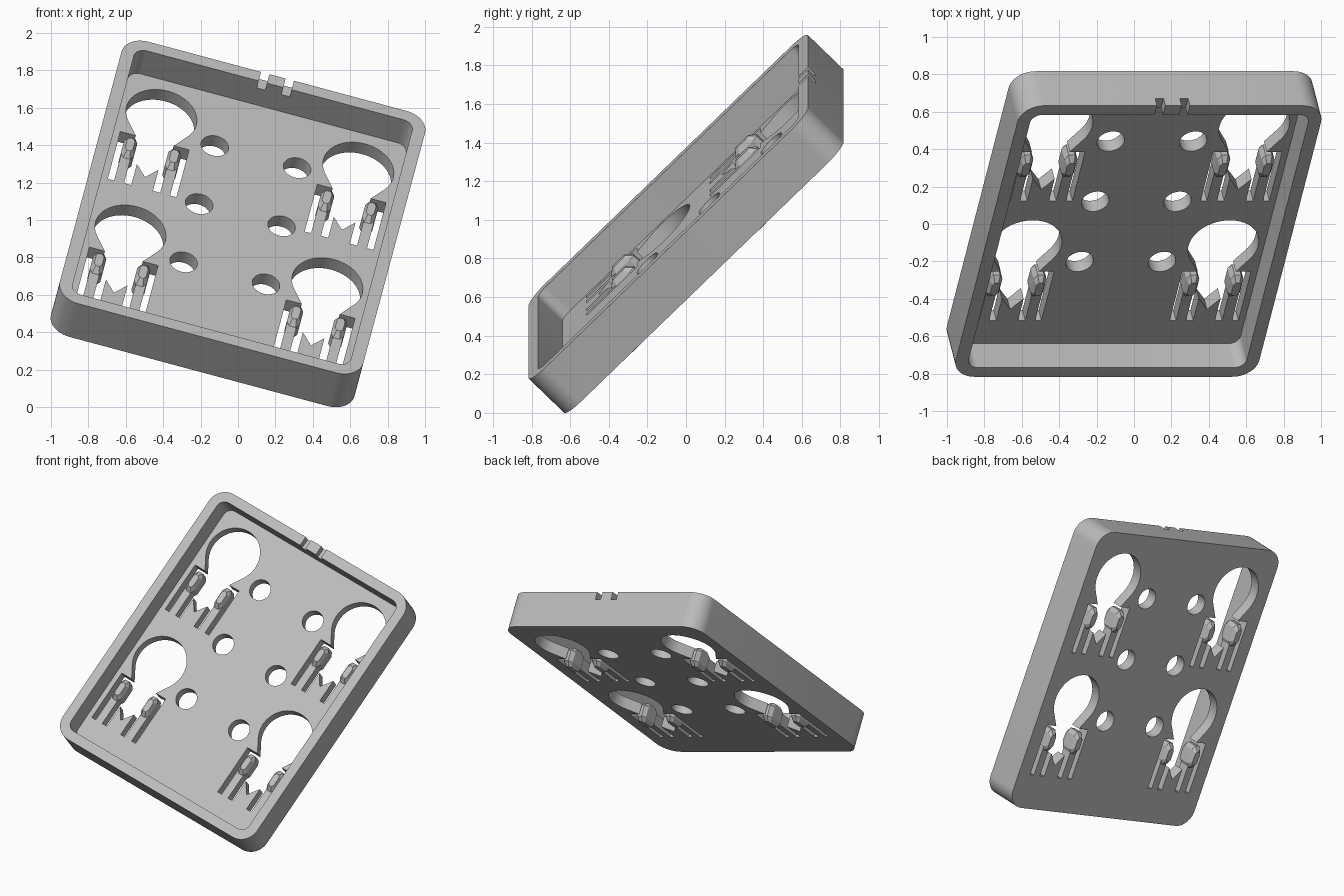
import bpy, bmesh
from math import sin, cos, pi, radians
from mathutils import Matrix, Vector

if "Cube" in bpy.data.objects:
    bpy.data.objects.remove(bpy.data.objects["Cube"])

W, H, D = 1.68, 2.05, 0.26      # tray width, height, depth
BACK, RIM = -D / 2, D / 2
FLOOR = BACK + 0.08
WALL = 0.07

grey = bpy.data.materials.new("light_grey")
grey.use_nodes = True
colour = (0.5, 0.5, 0.5, 1)
grey.diffuse_color = colour
grey.node_tree.nodes["Principled BSDF"].inputs["Base Color"].default_value = colour

# Tilted frame of the tray: turned about the front axis and leaned back
turn, lean = radians(15), radians(45)
across = Vector((cos(turn), 0, -sin(turn)))
rise = Vector((sin(turn), 0, cos(turn)))
up = rise * cos(lean) + Vector((0, sin(lean), 0))
out = across.cross(up)
frame = Matrix.Translation((0, 0, 0.979)) @ Matrix((across, up, out)).transposed().to_4x4()


def loft(name, outline, levels, at=(0, 0)):
    """Solid from one outline repeated at (depth, scale) levels."""
    bm = bmesh.new()
    rings = [[bm.verts.new((at[0] + x * s, at[1] + y * s, n)) for x, y in outline]
             for n, s in levels]
    for low, high in zip(rings, rings[1:]):
        for i in range(len(low)):
            j = (i + 1) % len(low)
            bm.faces.new((low[i], low[j], high[j], high[i]))
    bm.faces.new(rings[0][::-1])
    bm.faces.new(rings[-1])
    bmesh.ops.recalc_face_normals(bm, faces=bm.faces)
    mesh = bpy.data.meshes.new(name)
    bm.to_mesh(mesh)
    bm.free()
    mesh.materials.append(grey)
    ob = bpy.data.objects.new(name, mesh)
    bpy.context.collection.objects.link(ob)
    return ob


def arc(x, y, r, a0, a1, steps):
    return [(x + r * cos(a0 + (a1 - a0) * i / steps), y + r * sin(a0 + (a1 - a0) * i / steps))
            for i in range(steps + 1)]


def rounded(w, h, r, steps=10):
    pts = []
    for k, (sx, sy) in enumerate([(1, 1), (-1, 1), (-1, -1), (1, -1)]):
        pts += arc(sx * (w / 2 - r), sy * (h / 2 - r), r, k * pi / 2, (k + 1) * pi / 2, steps)
    return pts


def cut(target, outline, low, high, at=(0, 0)):
    cutter = loft("cutter", outline, [(low, 1), (high, 1)], at)
    mod = target.modifiers.new("cut", "BOOLEAN")
    mod.operation, mod.solver, mod.object = "DIFFERENCE", "EXACT", cutter
    deps = bpy.context.evaluated_depsgraph_get()
    mesh = bpy.data.meshes.new_from_object(target.evaluated_get(deps))
    target.modifiers.clear()
    target.data = mesh
    bpy.data.objects.remove(cutter)


# Tray with rounded corners and a hollow front
tray = loft("tray", rounded(W, H, 0.125), [(BACK, 1), (RIM, 1)])
cut(tray, rounded(W - 2 * WALL, H - 2 * WALL, 0.06), FLOOR, RIM + 0.1)

# Keyhole opening: round top, neck, spring arm slots and notched tongue
SLOT = -0.565
half = [(0.06, -0.4), (0.06, SLOT), (0.1, SLOT), (0.1, -0.25), (0.155, -0.25),
        (0.155, SLOT), (0.19, SLOT), (0.19, -0.195), (0.105, -0.195)]
keyhole = [(0, -0.48)] + half + arc(0, 0, 0.193, radians(-35), radians(215), 40)
keyhole += [(-x, y) for x, y in reversed(half)]

# Pointed catches at the ends of the spring arms
catch = [(0.018, -0.08), (0.036, -0.05), (0.036, 0.05), (0.018, 0.08),
         (-0.018, 0.08), (-0.036, 0.05), (-0.036, -0.05), (-0.018, -0.08)]
catch_levels = [(BACK - 0.03, 0.6), (BACK, 1), (FLOOR, 1), (FLOOR + 0.03, 0.6)]
parts = [tray]
for row, y in (("upper", 0.69), ("lower", -0.215)):
    for side, x in (("left", 0.545), ("right", -0.545)):
        cut(tray, keyhole, BACK - 0.1, FLOOR + 0.05, (x, y))
        for end, dx in (("outer", 0.122), ("inner", -0.122)):
            dx *= 1 if x > 0 else -1
            parts.append(loft(f"{row}_{side}_{end}_catch", catch, catch_levels,
                              (x + dx, y - 0.3)))

# Two columns of round holes
for y in (0.575, 0.12, -0.335):
    for x in (-0.228, 0.228):
        cut(tray, arc(0, 0, 0.075, 0, 2 * pi * 31 / 32, 31), BACK - 0.1, FLOOR + 0.05, (x, y))

# Pair of notches in the top rim
notch = [(-0.023, -0.1), (0.023, -0.1), (0.023, 0.1), (-0.023, 0.1)]
for x in (-0.068, 0.068):
    cut(tray, notch, RIM - 0.055, RIM + 0.1, (x, H / 2))

# Smooth the round walls and lean everything into place
bpy.ops.object.select_all(action="DESELECT")
tray.select_set(True)
bpy.context.view_layer.objects.active = tray
bpy.ops.object.shade_smooth_by_angle(angle=radians(30))
for ob in parts:
    ob.matrix_world = frame
